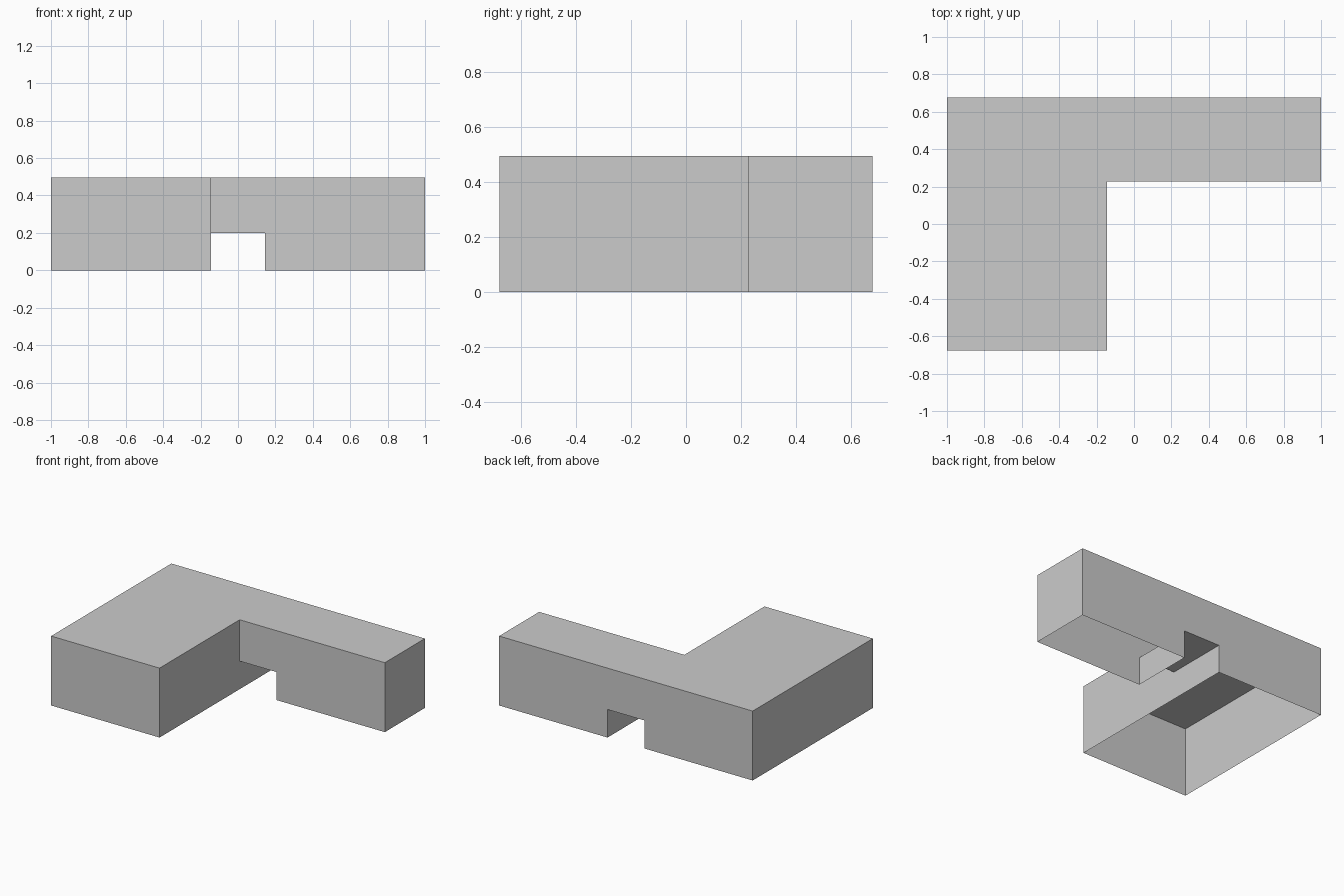
import bpy
import bmesh

cube = bpy.data.objects.get("Cube")
if cube:
    bpy.data.objects.remove(cube, do_unlink=True)

# Main dimensions
END, BACK, FRONT = 1.0, 0.677, -0.677
INNER = 0.226            # front face of the long wing
GAP = 0.145              # half width of the passage, also inner side of the deep wing
TOP, ARCH = 0.495, 0.2   # roof height, passage height

grey = bpy.data.materials.new("plain_grey")
grey.use_nodes = True
colour = (0.6, 0.6, 0.6, 1.0)
grey.diffuse_color = colour
grey.node_tree.nodes["Principled BSDF"].inputs["Base Color"].default_value = colour

bm = bmesh.new()


def face(points):
    bm.faces.new([bm.verts.new(p) for p in points])


def wall(a, b):
    """Full-height wall between two plan points."""
    face([(*a, 0), (*b, 0), (*b, TOP), (*a, TOP)])


# Flat L-shaped roof
plan = [(-END, FRONT), (-GAP, FRONT), (-GAP, INNER),
        (END, INNER), (END, BACK), (-END, BACK)]
face([(x, y, TOP) for x, y in plan])

# Plain outer walls; the underside stays open
for i in (0, 1, 3, 5):
    wall(plan[i], plan[(i + 1) % len(plan)])

# Wall of the long wing facing the yard, cut by the passage
face([(-GAP, INNER, ARCH), (GAP, INNER, ARCH), (GAP, INNER, 0),
      (END, INNER, 0), (END, INNER, TOP), (-GAP, INNER, TOP)])

# Back wall with the passage opening
face([(x, BACK, z) for x, z in (
    (END, 0), (GAP, 0), (GAP, ARCH), (-GAP, ARCH),
    (-GAP, 0), (-END, 0), (-END, TOP), (END, TOP))])

# Passage sides and ceiling
for x in (-GAP, GAP):
    face([(x, INNER, 0), (x, BACK, 0), (x, BACK, ARCH), (x, INNER, ARCH)])
face([(-GAP, INNER, ARCH), (-GAP, BACK, ARCH), (GAP, BACK, ARCH), (GAP, INNER, ARCH)])

bmesh.ops.remove_doubles(bm, verts=bm.verts[:], dist=0.0001)
bmesh.ops.recalc_face_normals(bm, faces=bm.faces[:])

mesh = bpy.data.meshes.new("building_shell")
bm.to_mesh(mesh)
bm.free()
mesh.materials.append(grey)
shell = bpy.data.objects.new("building_shell", mesh)
bpy.context.collection.objects.link(shell)
